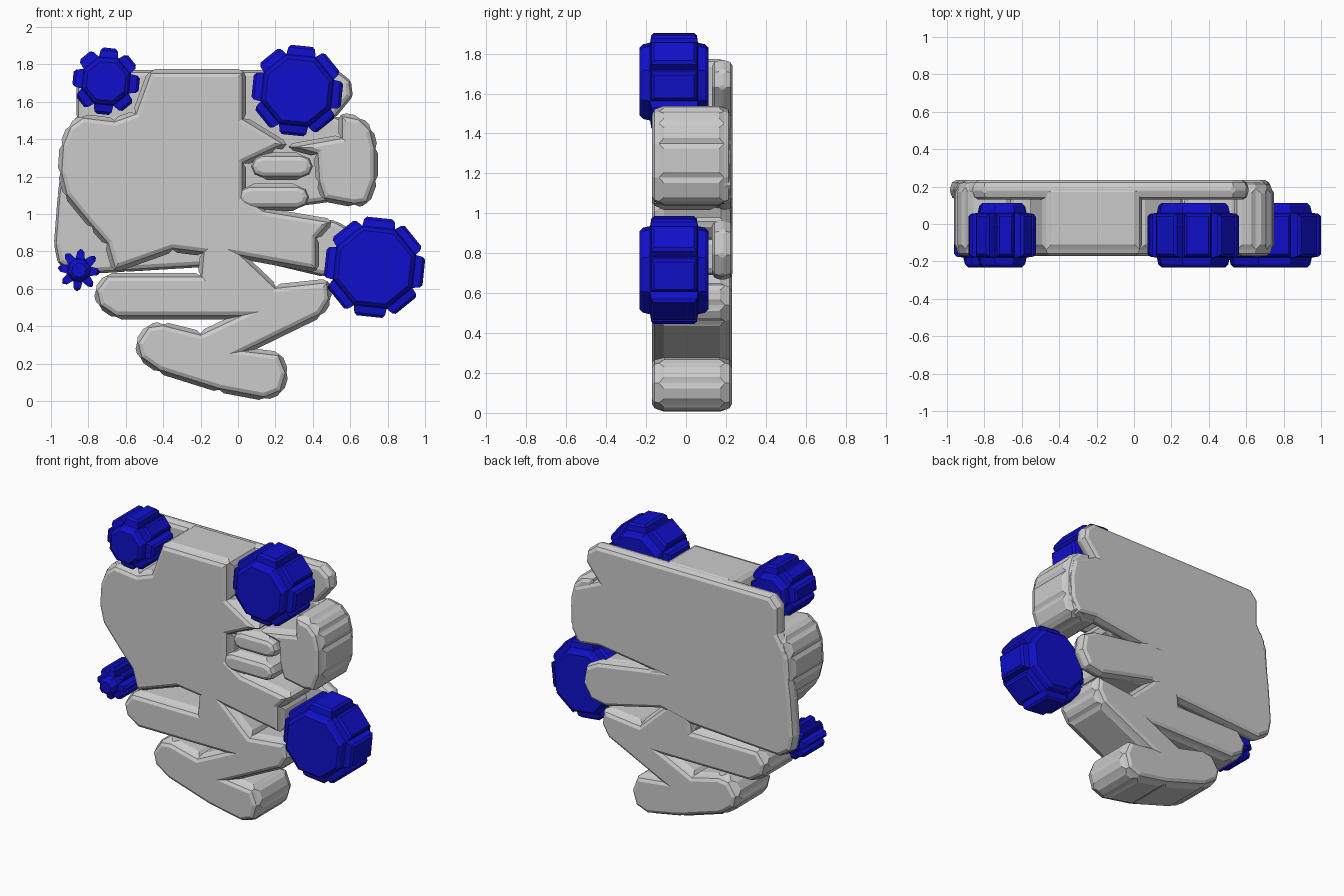
import bpy, bmesh, math

blue = bpy.data.materials.new("blue")
blue.diffuse_color = (0.005, 0.005, 0.6, 1)


def slab(name, outline, y0, y1, rim, panel, mat=None, min_edge=0.0):
    """Prism from an x,z outline; steps (inset, rise) shape the caps and the raised side panels."""
    bm = bmesh.new()
    rise = sum(s[1] for s in rim)
    a = [bm.verts.new((x, y0 + rise, z)) for x, z in outline]
    b = [bm.verts.new((x, y1 - rise, z)) for x, z in outline]
    caps = [bm.faces.new(a), bm.faces.new(b)]
    sides = []
    for i in range(len(a)):
        j = (i + 1) % len(a)
        f = bm.faces.new((a[i], a[j], b[j], b[i]))
        if (a[i].co - a[j].co).length > min_edge:
            sides.append(f)
    bmesh.ops.recalc_face_normals(bm, faces=bm.faces[:])
    for faces, steps in ((caps, rim), (sides, panel)):
        for inset, depth in steps:
            bmesh.ops.inset_individual(bm, faces=faces, thickness=inset, depth=depth,
                                       use_even_offset=True)
    me = bpy.data.meshes.new(name)
    bm.to_mesh(me)
    bm.free()
    if mat:
        me.materials.append(mat)
    ob = bpy.data.objects.new(name, me)
    bpy.context.collection.objects.link(ob)
    return ob


RIM = [(0.008, 0.022), (0.02, 0.012)]
PANEL = [(0.016, 0.008), (0.01, 0.006)]

# full-depth palm with the lower fingers
upper = [(-0.47, 1.76), (0.03, 1.76), (0.03, 1.51), (0.26, 1.37), (0.2, 1.35), (0.03, 1.27),
         (0.03, 1.09), (0.14, 1.02), (0.5, 0.96), (0.42, 0.87), (0.42, 0.7), (0.03, 0.77)]
lower = [(0.2, 0.61), (0.48, 0.64), (0.49, 0.54), (0.44, 0.46), (0.05, 0.27), (0.22, 0.25),
         (0.26, 0.15), (0.23, 0.05), (0.14, 0.015), (-0.1, 0.06), (-0.42, 0.16), (-0.52, 0.23),
         (-0.54, 0.31), (-0.48, 0.4), (-0.4, 0.41), (-0.2, 0.36), (-0.01, 0.45), (-0.65, 0.45),
         (-0.74, 0.51), (-0.76, 0.59), (-0.7, 0.67), (-0.2, 0.67)]
left = [(-0.19, 0.79), (-0.35, 0.81), (-0.66, 0.7), (-0.7, 0.84), (-0.78, 0.93), (-0.92, 1.1),
        (-0.95, 1.22), (-0.94, 1.37), (-0.9, 1.47), (-0.83, 1.52), (-0.66, 1.5), (-0.55, 1.54)]
slab("palm", upper + lower + left, -0.17, 0.23, RIM, PANEL, min_edge=0.06)

# wide back plate behind the balls
plate = [(-0.8, 1.765), (0.53, 1.765), (0.6, 1.71), (0.61, 1.63), (0.52, 1.52), (0.7, 1.44),
         (0.73, 1.3), (0.72, 1.14), (0.66, 1.05), (0.5, 1.07), (0.14, 1.02), (0.52, 0.96),
         (0.61, 0.91), (0.63, 0.79), (0.57, 0.69), (0.45, 0.67), (0.03, 0.77), (-0.19, 0.72),
         (-0.6, 0.695), (-0.87, 0.68), (-0.96, 0.74), (-0.98, 0.84), (-0.96, 1.1), (-0.92, 1.42),
         (-0.86, 1.52), (-0.86, 1.7)]
slab("back_plate", plate, 0.13, 0.234, RIM, [(0.012, 0.004)], min_edge=0.06)

# right knuckle
knuckle = [(0.27, 1.36), (0.55, 1.41), (0.55, 1.53), (0.65, 1.51), (0.71, 1.45), (0.735, 1.35),
           (0.735, 1.18), (0.69, 1.06), (0.62, 1.05), (0.46, 1.08), (0.43, 1.17), (0.42, 1.32)]
slab("knuckle", knuckle, -0.17, 0.225, RIM, PANEL, min_edge=0.06)

# small bars between palm and knuckle
for name, x0, x1, z, r in (("upper_bar", 0.07, 0.4, 1.255, 0.06), ("lower_bar", 0.0, 0.38, 1.09, 0.06)):
    pts = [(c + s * r * math.sin(t), z + s * r * math.cos(t))
           for c, s in ((x1 - r, 1), (x0 + r, -1))
           for t in [math.pi * k / 4 for k in range(5)]]
    slab(name, pts, -0.17, 0.18, RIM, PANEL, min_edge=0.06)

# eight-sided balls with raised panels on every side
for name, x, z, r in (("ball_upper_right", 0.317, 1.66, 0.24), ("ball_lower_right", 0.73, 0.715, 0.265),
                      ("ball_upper_left", -0.705, 1.71, 0.178), ("ball_lower_left", -0.85, 0.70, 0.112)):
    core = (r - 0.052) / math.cos(math.pi / 8)
    pts = [(x + core * math.cos(math.radians(16.5 + 45 * k)),
            z + core * math.sin(math.radians(16.5 + 45 * k))) for k in range(8)]
    slab(name, pts, -0.232, 0.112, [(0.008, 0.036), (0.016, 0.016)],
         [(0.006, 0.038), (0.014, 0.014)], blue)
